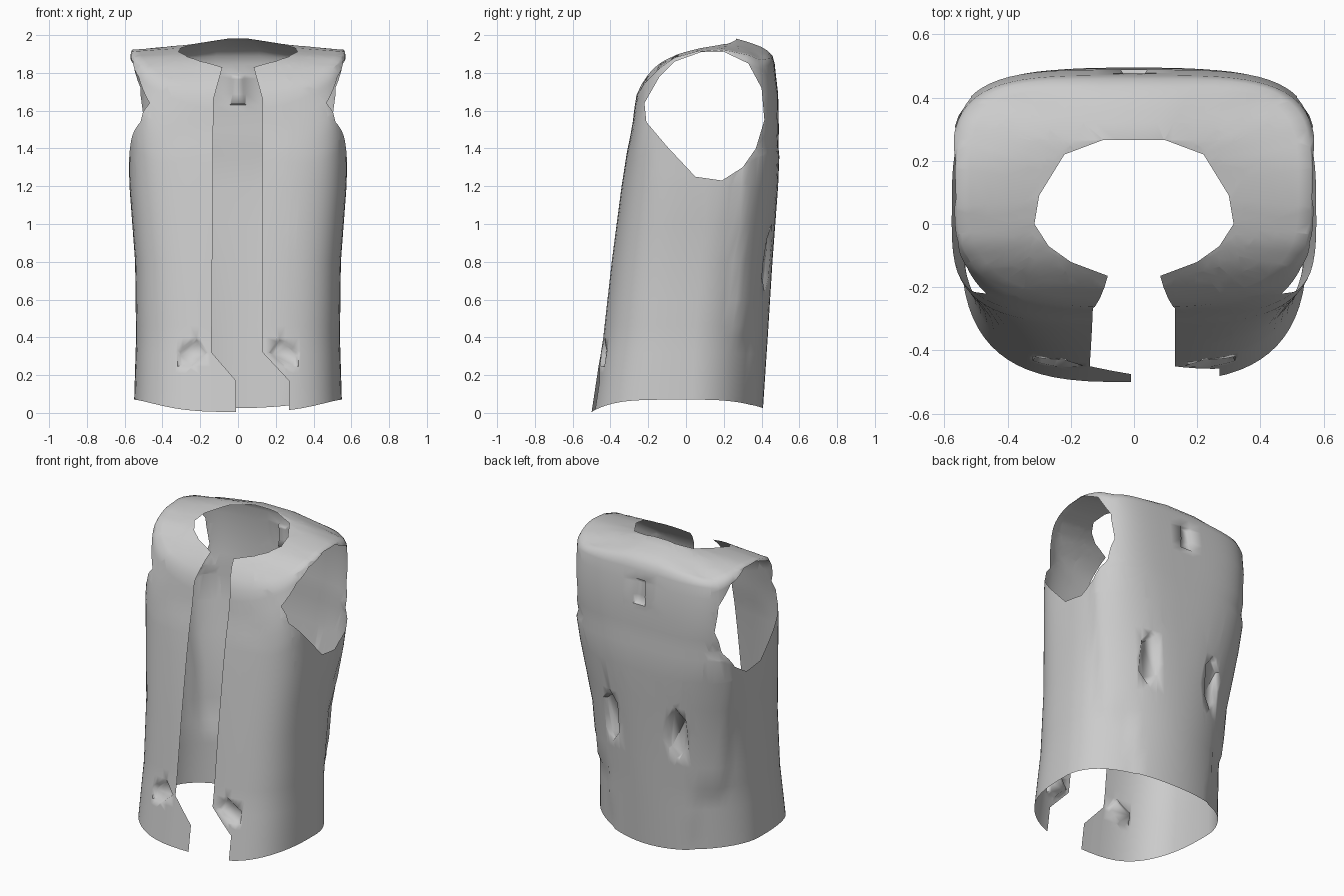
import bpy, bmesh
from math import cos, sin, pi
from mathutils import Vector

if "Cube" in bpy.data.objects:
    bpy.data.objects.remove(bpy.data.objects["Cube"])

SEGMENTS = 72


def interp(table, t):
    """Linear lookup in a list of (key, values...) rows."""
    if t <= table[0][0]:
        return table[0][1:]
    for a, b in zip(table, table[1:]):
        if t <= b[0]:
            k = (t - a[0]) / (b[0] - a[0])
            return [p + (q - p) * k for p, q in zip(a[1:], b[1:])]
    return table[-1][1:]


def mirror(half):
    """Close a half outline across its first axis."""
    return half + [(-a, b) for a, b in reversed(half)]


# Body sections: level, half width, front y, back y, centre y, front and back squareness
SECTIONS = [(0, .55, -.5, .40, .02, .64, 1),
            (.4, .54, -.44, .425, .03, .64, 1),
            (.8, .545, -.395, .45, .05, .62, .9),
            (1.2, .575, -.342, .48, .08, .58, .7),
            (1.5, .582, -.315, .492, .1, .52, .54),
            (1.7, .58, -.292, .488, .1, .51, .5),
            (1.85, .578, -.275, .47, .1, .66, .5)]
# Height of the shoulder surface along y, at the middle and at the outer edge
MIDDLE = [(-.285, 1.6), (-.26, 1.7), (-.22, 1.78), (-.12, 1.88), (0, 1.93),
          (.1, 1.95), (.27, 1.99), (.42, 1.95), (.48, 1.87)]
EDGE = [(-.285, 1.6), (-.22, 1.73), (-.14, 1.82), (-.06, 1.88), (.08, 1.92),
        (.2, 1.922), (.33, 1.89), (.4, 1.85)]


def shoulder_z(x, y):
    k = min(abs(x) / .57, 1)
    return interp(MIDDLE, y)[0] * (1 - k) + interp(EDGE, y)[0] * k


def outline(angle, width, front, back, centre, e_front, e_back):
    c, s = cos(angle), sin(angle)
    e = e_back if s > 0 else e_front
    depth = back - centre if s > 0 else centre - front
    x = width * abs(c) ** e * (1 if c > 0 else -1)
    y = centre + depth * abs(s) ** e * (1 if s > 0 else -1)
    return x, y


def wall_point(angle, level):
    x, y = outline(angle, *interp(SECTIONS, level))
    # raised back panel, narrower at the bottom
    if y > (.26 if level > .45 else .35) and level < 1.4:
        x *= 1.03
        y += .008
    z = level
    hem = .07 - (.065 if y < 0 else .045) * abs(sin(angle)) ** 3
    if level < .4:
        z = hem + (.4 - hem) * level / .4
    elif level > 1.2:
        z = 1.2 + (shoulder_z(x, y) - .03 - 1.2) * (level - 1.2) / .65
    return x, y, z


def cap_point(angle, scale):
    x, y, _ = wall_point(angle, 1.85)
    x, y = x * scale, .1 + (y - .1) * scale
    return x, y, shoulder_z(x, y)


def inside(poly, p):
    hit = False
    for a, b in zip(poly, poly[1:] + poly[:1]):
        if (a[1] > p[1]) != (b[1] > p[1]):
            if p[0] < a[0] + (p[1] - a[1]) / (b[1] - a[1]) * (b[0] - a[0]):
                hit = not hit
    return hit


def cut_outline(bm, poly, i, j, where):
    """Score a polygon, drawn on axes i and j, into the sheet; return the faces inside."""
    low = [min(p[k] for p in poly) for k in (0, 1)]
    high = [max(p[k] for p in poly) for k in (0, 1)]

    def near(f):
        return where(f.calc_center_median()) and all(
            min(v.co[ax] for v in f.verts) <= high[k] and max(v.co[ax] for v in f.verts) >= low[k]
            for k, ax in enumerate((i, j)))

    for a, b in zip(poly, poly[1:] + poly[:1]):
        faces = [f for f in bm.faces if near(f)]
        geom = set(faces)
        for f in faces:
            geom.update(f.edges, f.verts)
        co, no = Vector((0, 0, 0)), Vector((0, 0, 0))
        co[i], co[j] = a
        no[i], no[j] = b[1] - a[1], a[0] - b[0]
        bmesh.ops.bisect_plane(bm, geom=list(geom), dist=1e-5,
                               plane_co=co, plane_no=no.normalized())
    found = []
    for f in bm.faces:
        c = f.calc_center_median()
        if where(c) and inside(poly, (c[i], c[j])):
            found.append(f)
    return found


def cut_hole(bm, poly, i, j, where):
    bmesh.ops.delete(bm, geom=cut_outline(bm, poly, i, j, where), context='FACES')


def dent(bm, poly, where):
    faces = cut_outline(bm, poly, 0, 2, where)
    merged = bmesh.ops.dissolve_faces(bm, faces=faces, use_verts=True)["region"]
    bmesh.ops.inset_region(bm, faces=merged, thickness=.012, depth=-.02)


# Vest sheet: walls, then the shoulder cap
bm = bmesh.new()
angles = [2 * pi * (k + .5) / SEGMENTS for k in range(SEGMENTS)]
levels = [0, .1, .2, .3, .4, .46, .6, .8, 1, 1.2, 1.36, 1.42, 1.5, 1.6, 1.7, 1.78, 1.85]
rows = [[bm.verts.new(wall_point(a, lv)) for a in angles] for lv in levels]
rows += [[bm.verts.new(cap_point(a, s)) for a in angles] for s in (.97, .9, .8, .7, .6, .45, .3)]
for lower, upper in zip(rows, rows[1:]):
    for k in range(SEGMENTS):
        n = (k + 1) % SEGMENTS
        bm.faces.new((lower[k], lower[n], upper[n], upper[k]))

# Front opening with the overlapping flap at the hem
opening = [(-.01, -.1), (-.01, .17), (-.14, .32), (-.13, 1.66), (-.08, 1.84), (-.08, 2.1),
           (.08, 2.1), (.08, 1.84), (.13, 1.66), (.13, .32), (.27, .17), (.27, -.1)]
cut_hole(bm, opening, 0, 2, lambda c: c.y < 0)

# Neck opening
neck = mirror([(.08, -.165), (.2, -.12), (.27, -.07), (.315, 0), (.3, .09), (.22, .22), (.1, .265)])
cut_hole(bm, neck, 0, 1, lambda c: c.z > 1.5)

# Armholes
armhole = [(-.21, 1.54), (-.22, 1.64), (-.14, 1.78), (-.06, 1.86), (.08, 1.91), (.2, 1.912),
           (.33, 1.85), (.4, 1.72), (.415, 1.55), (.37, 1.4), (.3, 1.3), (.19, 1.23),
           (.05, 1.25), (-.1, 1.41)]
for side in (1, -1):
    cut_hole(bm, armhole, 1, 2, lambda c: c.x * side > .35)

# Pocket dents at the front and belt dents at the back
pocket = [(.16, .32), (.22, .4), (.32, .33), (.32, .245), (.24, .245)]
belt = [(.18, .72), (.18, .92), (.24, 1.0), (.3, .92), (.3, .72), (.24, .64)]
for side in (1, -1):
    dent(bm, [(x * side, z) for x, z in pocket], lambda c: c.y < 0)
    dent(bm, [(x * side, z) for x, z in belt], lambda c: c.y > .2)

# Hanging loop dent below the collar
dent(bm, mirror([(.045, 1.63), (.035, 1.79)]), lambda c: c.y > .2)

loose = [v for v in bm.verts if not v.link_faces]
bmesh.ops.delete(bm, geom=loose, context='VERTS')
mesh = bpy.data.meshes.new("vest")
bm.to_mesh(mesh)
bm.free()

# Fabric colour
grey = bpy.data.materials.new("light grey fabric")
grey.use_nodes = True
colour = (.6, .6, .6, 1)
grey.diffuse_color = colour
grey.node_tree.nodes["Principled BSDF"].inputs["Base Color"].default_value = colour
mesh.materials.append(grey)

vest = bpy.data.objects.new("vest", mesh)
bpy.context.collection.objects.link(vest)
bpy.context.view_layer.objects.active = vest
vest.select_set(True)
bpy.ops.object.shade_smooth_by_angle(angle=1.2)
